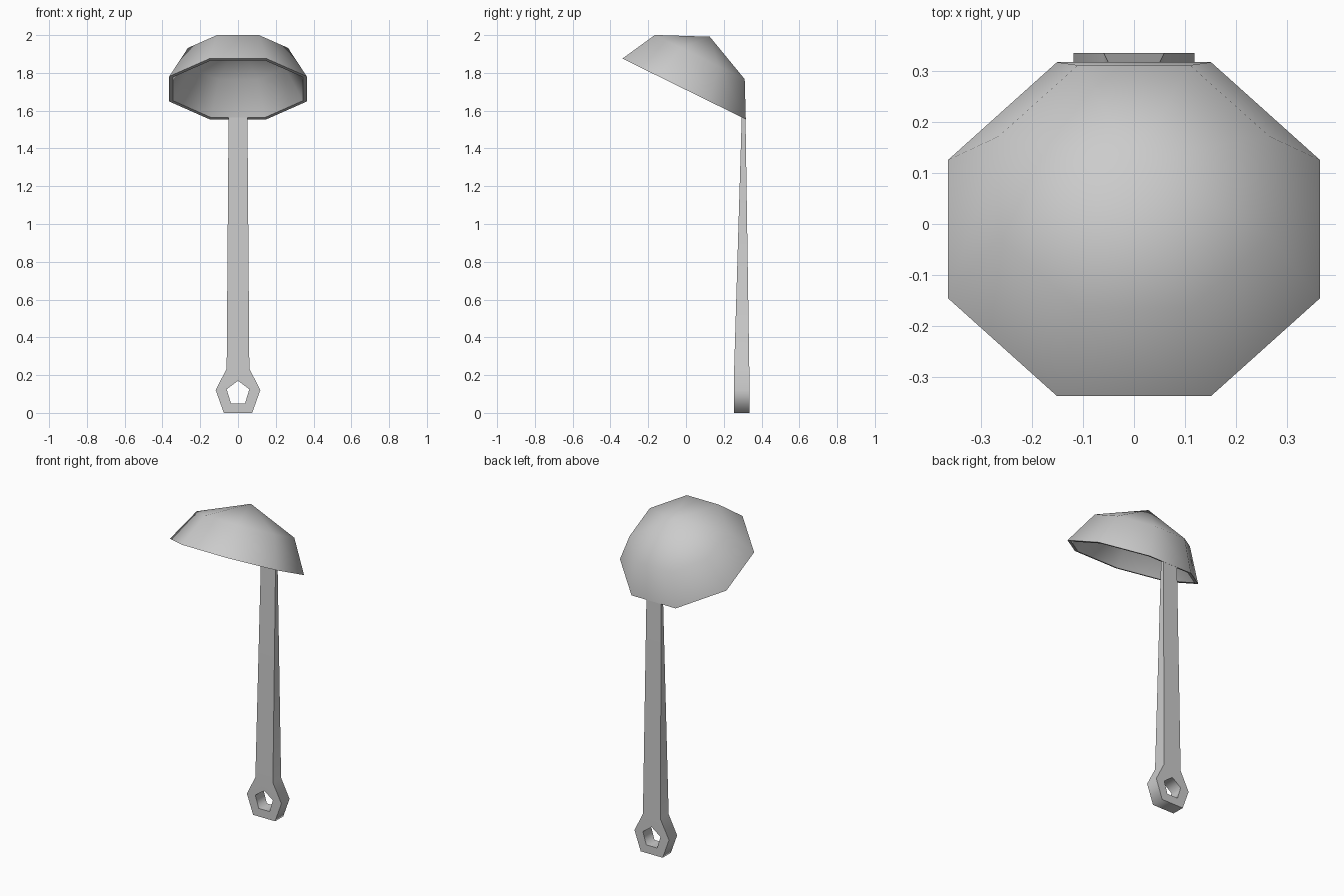
import bpy, bmesh
from math import cos, sin, pi, radians
from mathutils import Matrix

cube = bpy.data.objects.get("Cube")
if cube:
    bpy.data.objects.remove(cube, do_unlink=True)

grey = bpy.data.materials.new("light_grey_metal")
grey.use_nodes = True
colour = (0.6, 0.6, 0.6, 1)
grey.diffuse_color = colour
grey.node_tree.nodes["Principled BSDF"].inputs["Base Color"].default_value = colour


def finish(name, bm, angle):
    """Turn a bmesh into a named, smooth-shaded object with sharp edges."""
    bmesh.ops.recalc_face_normals(bm, faces=bm.faces[:])
    mesh = bpy.data.meshes.new(name)
    bm.to_mesh(mesh)
    bm.free()
    obj = bpy.data.objects.new(name, mesh)
    bpy.context.collection.objects.link(obj)
    mesh.materials.append(grey)
    bpy.ops.object.select_all(action='DESELECT')
    obj.select_set(True)
    bpy.context.view_layer.objects.active = obj
    bpy.ops.object.shade_smooth_by_angle(angle=radians(angle))
    return obj


# Bowl: eight-sided double-walled dome, tilted forward
SIDES = 8
bm = bmesh.new()


def ring(apothem, height):
    r = apothem / cos(pi / SIDES)
    return [bm.verts.new((r * cos((i + .5) * 2 * pi / SIDES),
                          r * sin((i + .5) * 2 * pi / SIDES), height))
            for i in range(SIDES)]


rings = [ring(*p) for p in ((.265, .188), (.364, 0), (.343, 0), (.249, .176))]
outer_tip = bm.verts.new((0, 0, .308))
inner_tip = bm.verts.new((0, 0, .29))
for i in range(SIDES):
    j = (i + 1) % SIDES
    for a, b in zip(rings, rings[1:]):
        bm.faces.new((a[i], a[j], b[j], b[i]))
    bm.faces.new((outer_tip, rings[0][i], rings[0][j]))
    bm.faces.new((inner_tip, rings[-1][j], rings[-1][i]))
bm.transform(Matrix.Translation((0, -.01, 1.715)) @ Matrix.Rotation(radians(-26.2), 4, 'X'))
finish("bowl", bm, 60)

# Handle: tapered bar with a five-sided hanging eye at the bottom
TOP, NECK = 1.565, .235
right = {"top": (.05, TOP), "neck": (.06, NECK), "side": (.118, .12),
         "foot": (.075, 0), "hole_side": (.06, .125), "hole_foot": (.037, .05)}
bm = bmesh.new()
v = {}
for key, (x, z) in right.items():
    v[key, 1] = bm.verts.new((x, 0, z))
    v[key, -1] = bm.verts.new((-x, 0, z))
hole_top = bm.verts.new((0, 0, .17))

for a, b in (("top", "neck"), ("hole_foot", "foot")):
    bm.faces.new((v[a, -1], v[a, 1], v[b, 1], v[b, -1]))
bm.faces.new((v["neck", -1], v["neck", 1], hole_top))
for s in (1, -1):
    bm.faces.new((v["neck", s], v["side", s], v["hole_side", s], hole_top))
    bm.faces.new((v["side", s], v["foot", s], v["hole_foot", s], v["hole_side", s]))
bmesh.ops.recalc_face_normals(bm, faces=bm.faces[:])

# Give it depth, thinning towards the bowl
front = set(bm.verts)
bmesh.ops.extrude_face_region(bm, geom=bm.faces[:], use_keep_orig=True)
for vert in bm.verts:
    t = max(0, (vert.co.z - NECK) / (TOP - NECK))
    vert.co.y = .255 + .04 * t if vert in front else .335 - .02 * t
finish("handle", bm, 80)
